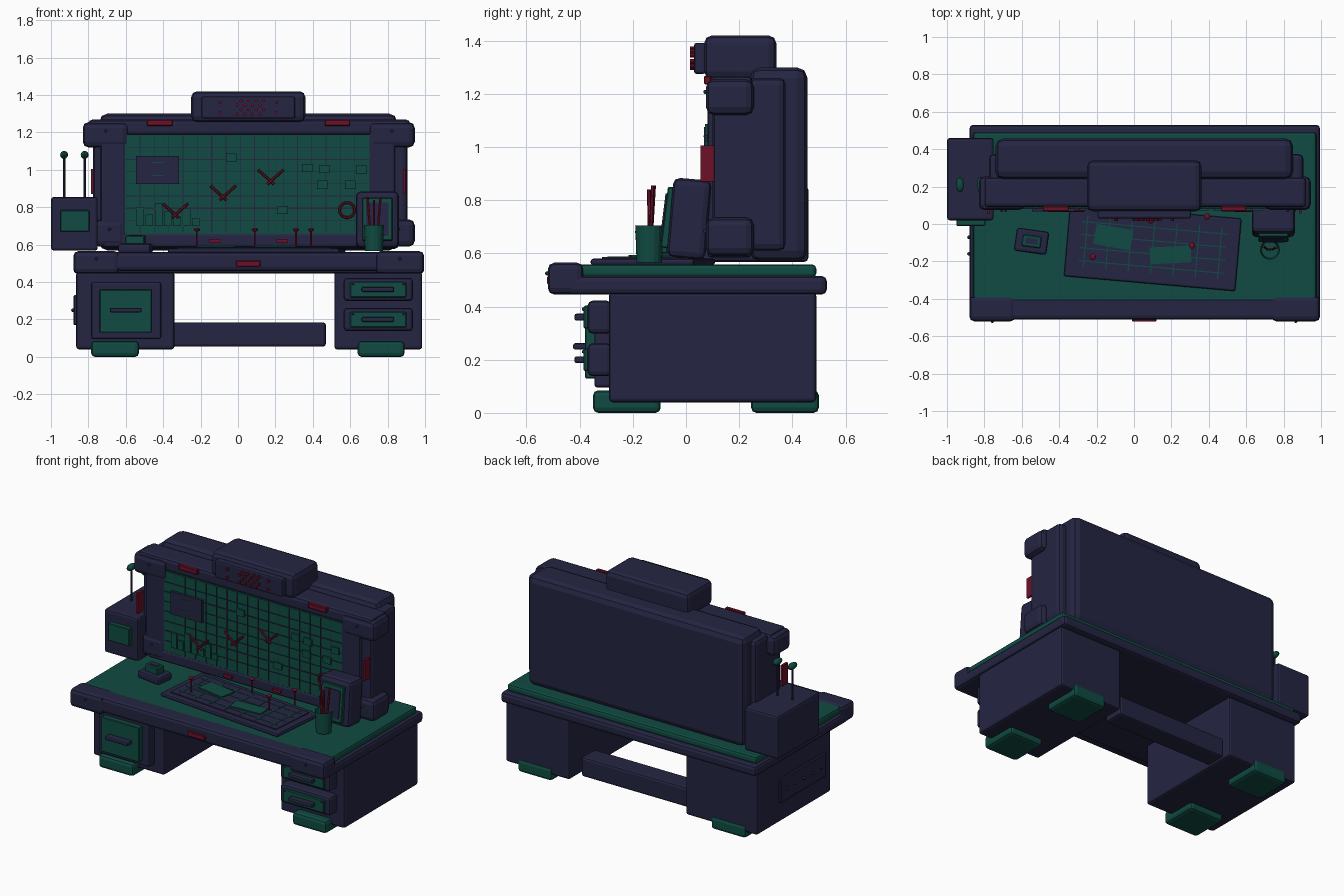
import bpy, bmesh, math
from mathutils import Matrix, Vector


def material(name, col):
    m = bpy.data.materials.new(name)
    m.diffuse_color = (*col, 1)
    return m


NAVY = material("navy", (0.018, 0.018, 0.055))
GREEN = material("deep green", (0.005, 0.070, 0.054))
RED = material("dark red", (0.150, 0.005, 0.020))


def finish(bm, name, mat):
    me = bpy.data.meshes.new(name)
    bm.to_mesh(me)
    bm.free()
    me.materials.append(mat)
    ob = bpy.data.objects.new(name, me)
    bpy.context.collection.objects.link(ob)
    return ob


def box(name, x, y, z, mat=NAVY, bevel=0.0, seg=2, rot=(0, 0, 0)):
    """Chamfered box from (min, max) ranges, turned about its own centre."""
    bm = bmesh.new()
    bmesh.ops.create_cube(bm, size=1)
    bmesh.ops.scale(bm, vec=(x[1] - x[0], y[1] - y[0], z[1] - z[0]), verts=bm.verts)
    if bevel:
        bmesh.ops.bevel(bm, geom=bm.edges[:], offset=bevel, segments=seg,
                        profile=0.5, affect='EDGES')
    ob = finish(bm, name, mat)
    ob.location = [(a + b) / 2 for a, b in (x, y, z)]
    ob.rotation_euler = [math.radians(r) for r in rot]
    return ob


def rod(name, p, q, r, mat, sides=10):
    p, q = Vector(p), Vector(q)
    bm = bmesh.new()
    bmesh.ops.create_cone(bm, cap_ends=True, segments=sides, radius1=r, radius2=r,
                          depth=(q - p).length)
    ob = finish(bm, name, mat)
    ob.rotation_euler = (q - p).to_track_quat('Z', 'Y').to_euler()
    ob.location = (p + q) / 2
    return ob


def ball(name, c, r, mat, scale=(1, 1, 1)):
    bm = bmesh.new()
    bmesh.ops.create_uvsphere(bm, u_segments=12, v_segments=8, radius=r)
    ob = finish(bm, name, mat)
    ob.location, ob.scale = c, scale
    return ob


# Pedestals, feet and stretcher
for side, x in (("left", (-0.865, -0.34)), ("right", (0.515, 0.985))):
    box(side + "_pedestal", x, (-0.29, 0.49), (0.04, 0.455), NAVY, 0.015)
for x in ((-0.785, -0.53), (0.64, 0.89)):
    for y in ((-0.35, -0.095), (0.245, 0.5)):
        box("foot", x, y, (0, 0.085), GREEN, 0.02)
box("stretcher", (-0.35, 0.47), (0.29, 0.43), (0.055, 0.185), NAVY, 0.015)

# Cupboard door and drawers
box("cupboard_door", (-0.785, -0.41), (-0.345, -0.28), (0.095, 0.40), NAVY, 0.012)
box("door_panel", (-0.74, -0.46), (-0.38, -0.33), (0.13, 0.36), GREEN, 0.004, 1)
box("door_handle", (-0.685, -0.515), (-0.425, -0.37), (0.238, 0.262), NAVY, 0.008)
for z in (0.36, 0.2):
    box("drawer_front", (0.565, 0.935), (-0.37, -0.28), (z - 0.062, z + 0.062), NAVY, 0.018)
    box("drawer_panel", (0.60, 0.90), (-0.385, -0.36), (z - 0.043, z + 0.043), GREEN, 0.005, 1)
    box("drawer_handle", (0.66, 0.835), (-0.42, -0.375), (z - 0.013, z + 0.013), NAVY, 0.008)
    for x in (0.615, 0.885):
        ball("drawer_screw", (x, -0.386, z + 0.03), 0.006, NAVY)

# Side vent
box("side_vent", (-0.88, -0.86), (-0.22, 0.26), (0.17, 0.33), NAVY, 0.006, 1)
for i in range(5):
    ball("vent_stud", (-0.882, -0.16 + i * 0.09, 0.25), 0.01, NAVY)

# Desk top and front rail
box("desk_slab", (-0.88, 0.995), (-0.45, 0.53), (0.445, 0.515), NAVY, 0.02)
box("desk_surface", (-0.86, 0.975), (-0.42, 0.49), (0.51, 0.558), GREEN, 0.015)
box("front_rail", (-0.84, 0.95), (-0.51, -0.39), (0.46, 0.56), NAVY, 0.02)
for x in ((-0.88, -0.635), (0.735, 0.995)):
    box("rail_corner", x, (-0.52, -0.385), (0.445, 0.565), NAVY, 0.025)
    ball("corner_screw", (sum(x) / 2, -0.522, 0.525), 0.008, NAVY)
box("rail_light", (-0.01, 0.12), (-0.522, -0.50), (0.482, 0.515), RED, 0.004, 1)

# Display cabinet
box("cabinet_back", (-0.74, 0.85), (0.24, 0.457), (0.57, 1.30), NAVY, 0.04)
box("cabinet_middle", (-0.775, 0.905), (0.10, 0.375), (0.61, 1.26), NAVY, 0.025)
box("top_beam", (-0.80, 0.92), (0.09, 0.25), (1.185, 1.268), NAVY, 0.02)
box("bottom_beam", (-0.72, 0.84), (0.08, 0.25), (0.585, 0.662), NAVY, 0.015)
for x in ((-0.735, -0.60), (0.70, 0.84)):
    box("side_frame", x, (0.08, 0.25), (0.65, 1.20), NAVY, 0.015)
for x, z in (((-0.83, -0.585), (1.12, 1.255)), ((0.70, 0.945), (1.12, 1.255)),
             ((-0.775, -0.60), (0.59, 0.735)), ((0.77, 0.945), (0.59, 0.735))):
    box("cabinet_corner", x, (0.075, 0.255), z, NAVY, 0.03)
    ball("cabinet_screw", (sum(x) / 2, 0.073, sum(z) / 2 + 0.02), 0.008, NAVY)
for x in ((-0.487, -0.35), (0.465, 0.60)):
    box("top_light", x, (0.068, 0.095), (1.235, 1.268), RED, 0.004, 1)
for x in (-0.155, 0.205):
    box("bottom_light", (x, x + 0.062), (0.065, 0.085), (0.612, 0.630), RED)
for x in (-0.78, 0.888):
    box("side_light", (x - 0.007, x + 0.007), (0.055, 0.11), (0.87, 1.005), RED)

# Map screen with grid
box("map_screen", (-0.605, 0.705), (0.085, 0.12), (0.655, 1.19), GREEN)
for i in range(1, 17):
    x, w = -0.6 + i * 0.0765, 0.0035 if i in (6, 14) else 0.0018
    box("grid_upright", (x - w, x + w), (0.081, 0.087), (0.665, 1.185), NAVY)
for i in range(1, 8):
    z, w = 0.665 + i * 0.065, 0.0035 if i in (2, 6) else 0.0018
    box("grid_row", (-0.6, 0.70), (0.081, 0.087), (z - w, z + w), NAVY)
box("info_plate", (-0.545, -0.315), (0.068, 0.085), (0.925, 1.075), NAVY)
for z in (1.04, 0.97):
    box("info_line", (-0.46, -0.40), (0.065, 0.07), (z - 0.003, z + 0.003), GREEN)
for x, z in ((-0.035, 1.065), (0.46, 1.005), (0.45, 0.92), (0.6, 0.92),
             (0.66, 1.0), (0.24, 0.785), (0.37, 1.01)):
    box("map_block", (x - 0.028, x + 0.028), (0.072, 0.086), (z - 0.022, z + 0.022), GREEN)
for i, h in enumerate((0.10, 0.06, 0.12, 0.08, 0.05, 0.09, 0.04)):
    x = -0.545 + i * 0.05
    box("skyline_block", (x, x + 0.04), (0.074, 0.086), (0.70, 0.70 + h), GREEN)

# Red chevrons and target ring on the map
for x, z in ((-0.335, 0.755), (-0.08, 0.85), (0.175, 0.935)):
    for s in (-1, 1):
        rod("map_chevron", (x - s * 0.018, 0.07, z - 0.012), (x + s * 0.068, 0.07, z + 0.065),
            0.007, RED, 6)
bpy.ops.mesh.primitive_torus_add(major_segments=24, minor_segments=6, major_radius=0.04,
                                 minor_radius=0.007, location=(0.583, 0.07, 0.785),
                                 rotation=(math.pi / 2, 0, 0))
bpy.context.object.name = "target_ring"
bpy.context.object.data.materials.append(RED)

# Top speaker unit
box("top_unit", (-0.25, 0.36), (0.068, 0.34), (1.255, 1.42), NAVY, 0.03)
box("top_unit_panel", (-0.195, 0.305), (0.03, 0.075), (1.275, 1.392), NAVY, 0.01)
dots = [(-0.095, 1.36), (-0.095, 1.305), (0.205, 1.36), (0.205, 1.305)]
for r in range(4):
    dots += [(0.057 + (c - 1.5 + 0.5 * (r % 2)) * 0.04, 1.298 + r * 0.024) for c in range(4)]
for x, z in dots:
    rod("speaker_dot", (x, 0.015, z), (x, 0.035, z), 0.009, RED, 8)

# Radio box with aerials
box("radio_box", (-1.0, -0.75), (0.02, 0.46), (0.568, 0.855), NAVY, 0.015)
box("radio_screen", (-0.95, -0.795), (-0.01, 0.03), (0.67, 0.785), GREEN, 0.004, 1)
for x in (-0.93, -0.82):
    rod("aerial", (x, 0.21, 0.84), (x, 0.21, 1.08), 0.007, NAVY)
    ball("aerial_tip", (x, 0.21, 1.08), 0.021, GREEN, (1, 2, 1))

# Leaning side monitor
box("side_monitor", (0.63, 0.86), (-0.06, 0.085), (0.58, 0.88), NAVY, 0.025, rot=(-5, 0, 0))
box("monitor_frame", (0.665, 0.825), (-0.082, -0.05), (0.62, 0.85), GREEN, 0.004, 1, (-7, 0, 0))
box("monitor_screen", (0.685, 0.805), (-0.088, -0.06), (0.645, 0.825), NAVY, 0, 1, (-7, 0, 0))

# Pencil cup, open at the top
bm = bmesh.new()
bmesh.ops.create_cone(bm, cap_ends=True, segments=16, radius1=0.048, radius2=0.053, depth=0.14)
top = max(bm.faces, key=lambda f: f.calc_center_median().z)
bmesh.ops.inset_region(bm, faces=[top], thickness=0.008)
bmesh.ops.translate(bm, vec=(0, 0, -0.11), verts=top.verts)
finish(bm, "pencil_cup", GREEN).location = (0.727, -0.138, 0.635)
for dx, dy, h in ((-0.035, 0.015, 0.855), (0.0, -0.005, 0.84), (0.035, 0.01, 0.855)):
    rod("pencil", (0.727 + dx * 0.4, -0.135, 0.6), (0.727 + dx, -0.135 + dy, h), 0.007, RED, 6)

# Map tray, turned on the desk
TURN = math.radians(-5)
tray = [box("map_tray", (-0.46, 0.46), (-0.195, 0.195), (0.555, 0.58), NAVY, 0.01),
        box("tray_sheet", (-0.415, 0.415), (-0.155, 0.155), (0.575, 0.586), NAVY)]
for i in range(7):
    x = -0.36 + i * 0.12
    tray.append(box("tray_grid", (x - 0.003, x + 0.003), (-0.14, 0.14), (0.584, 0.588), GREEN))
for y in (-0.105, -0.035, 0.035, 0.105):
    tray.append(box("tray_grid", (-0.39, 0.39), (y - 0.003, y + 0.003), (0.584, 0.588), GREEN))
for ob in tray:
    ob.location = Matrix.Rotation(TURN, 3, 'Z') @ ob.location + Vector((0.10, -0.125, 0))
    ob.rotation_euler.z = TURN
box("paper_note", (-0.21, -0.01), (-0.125, -0.015), (0.584, 0.593), GREEN, rot=(0, 0, -10))
box("paper_note", (0.085, 0.305), (-0.21, -0.12), (0.584, 0.593), GREEN, rot=(0, 0, 3))

# Red map pins
for x, y in ((-0.22, -0.175), (0.09, 0.02), (0.31, -0.115), (0.39, 0.04)):
    rod("pin_stem", (x, y, 0.58), (x, y, 0.675), 0.005, RED, 6)
    ball("pin_head", (x, y, 0.68), 0.017, RED, (1, 1, 0.6))

# Desk control
box("control_base", (-0.635, -0.46), (-0.155, -0.03), (0.555, 0.605), NAVY, 0.014, rot=(0, 0, -8))
box("control_button", (-0.60, -0.495), (-0.125, -0.06), (0.60, 0.65), GREEN, 0.006, 1, (0, 0, -8))
box("control_slot", (-0.58, -0.515), (-0.108, -0.077), (0.645, 0.653), NAVY, rot=(0, 0, -8))
